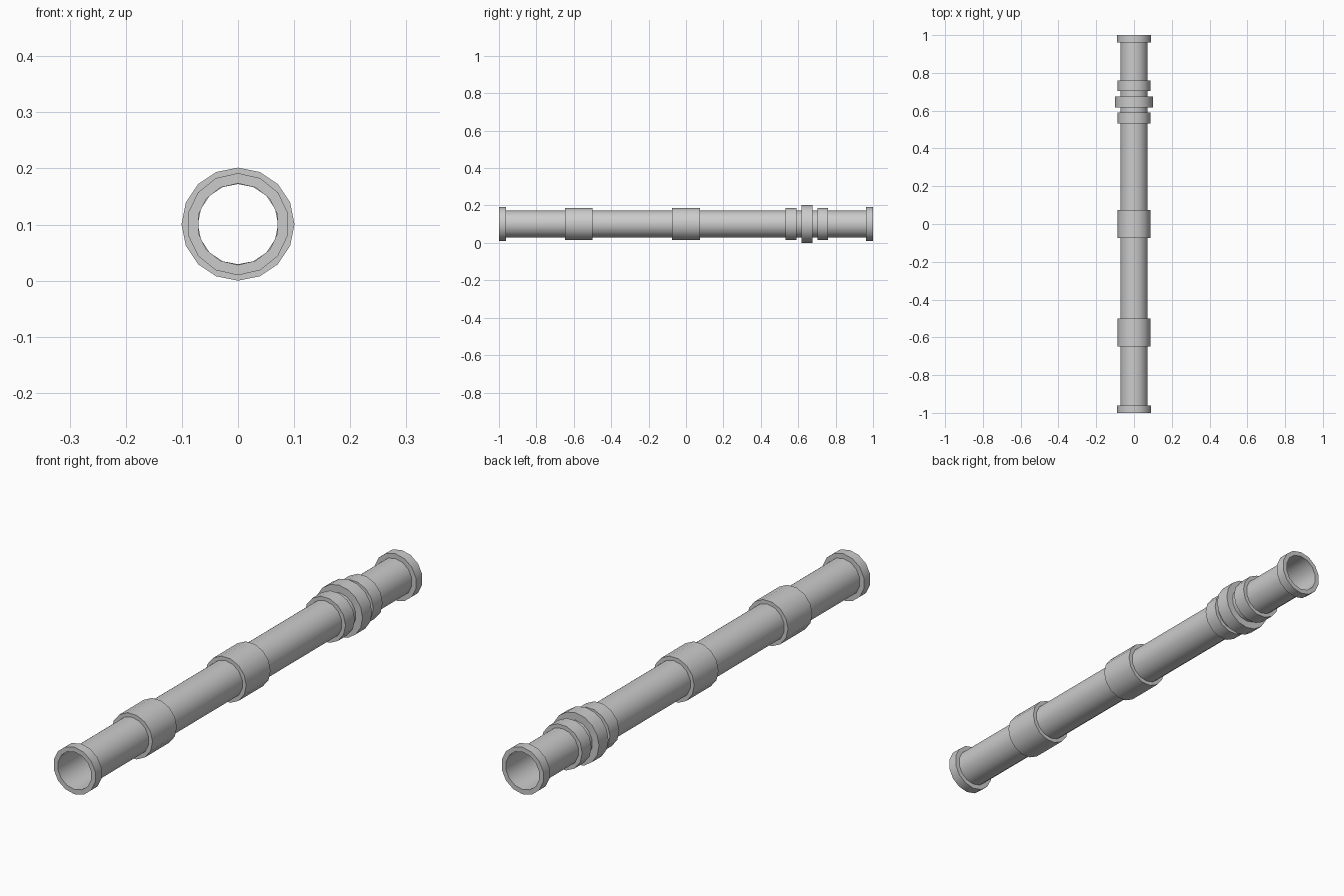
import bpy, bmesh, math

if "Cube" in bpy.data.objects:
    bpy.data.objects.remove(bpy.data.objects["Cube"])

CZ = 0.1007      # height of the pipe axis
TUBE_R = 0.0725


def ring(bm, r, y, n, phase):
    return [bm.verts.new((r * math.sin(2 * math.pi * (i + phase) / n), y,
                          CZ + r * math.cos(2 * math.pi * (i + phase) / n)))
            for i in range(n)]


def lathe(name, stations, n):
    """Skin a series of (radius, y, phase) rings around the y axis."""
    bm = bmesh.new()
    rings = [ring(bm, r, y, n, p) for r, y, p in stations]
    for a, b in zip(rings, rings[1:]):
        for i in range(n):
            j = (i + 1) % n
            bm.faces.new((a[i], a[j], b[j], b[i]))
    bmesh.ops.recalc_face_normals(bm, faces=bm.faces)
    # make normals point away from the axis
    wall = max(bm.faces, key=lambda f: abs(f.normal.x) + abs(f.normal.z))
    c = wall.calc_center_median()
    if wall.normal.x * c.x + wall.normal.z * (c.z - CZ) < 0:
        bmesh.ops.reverse_faces(bm, faces=bm.faces)
    me = bpy.data.meshes.new(name)
    bm.to_mesh(me)
    bm.free()
    ob = bpy.data.objects.new(name, me)
    bpy.context.collection.objects.link(ob)
    bpy.ops.object.select_all(action='DESELECT')
    ob.select_set(True)
    bpy.context.view_layer.objects.active = ob
    bpy.ops.object.shade_smooth_by_angle(angle=math.radians(35))


def collar(name, r, y0, y1, n=14, phase=0.0, inner=TUBE_R):
    lathe(name, [(inner, y0, 0), (r, y0, phase), (r, y1, phase), (inner, y1, 0)], n)


# Open thin-walled pipe
lathe("pipe", [(TUBE_R, -1, 0), (TUBE_R, 1, 0)], 14)

# End flanges
collar("front_flange", 0.091, -1.0, -0.962)
collar("back_flange", 0.091, 0.962, 1.0)

# Wide sleeves
collar("front_sleeve", 0.0875, -0.648, -0.499, phase=0.5)
collar("middle_sleeve", 0.0875, -0.0745, 0.0745, phase=0.5)

# Coupling: two narrow bands around a larger ring
collar("coupling_band_front", 0.0875, 0.533, 0.590, phase=0.5)
collar("coupling_ring", 0.1007, 0.618, 0.676, n=16, inner=0.0715)
collar("coupling_band_back", 0.0875, 0.703, 0.760, phase=0.5)
